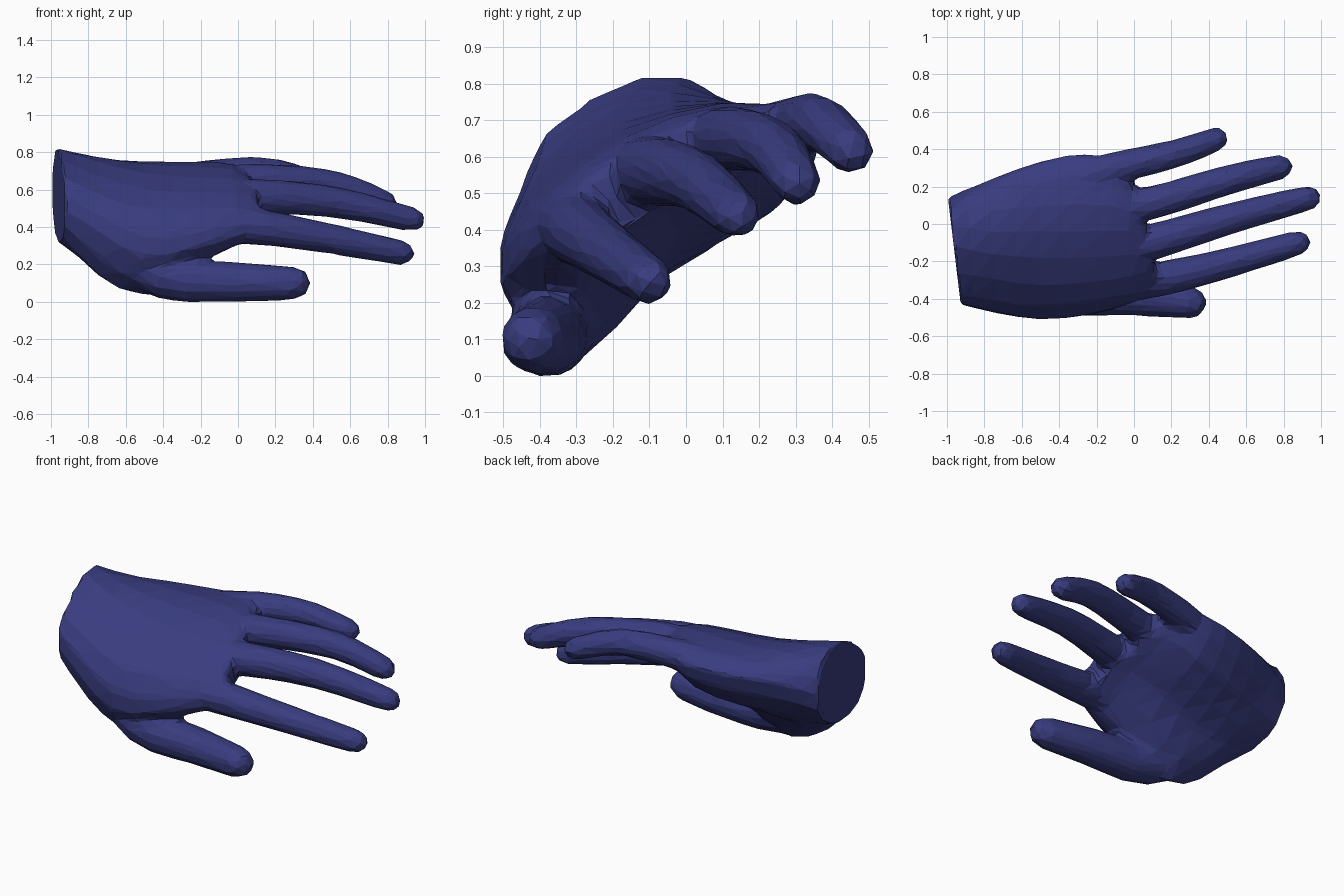
import bpy, bmesh, math
from mathutils import Vector

if "Cube" in bpy.data.objects:
    bpy.data.objects.remove(bpy.data.objects["Cube"])

skin = bpy.data.materials.new("blue_skin")
skin.diffuse_color = (0.04, 0.045, 0.21, 1)
skin.use_nodes = True
skin.node_tree.nodes["Principled BSDF"].inputs["Base Color"].default_value = skin.diffuse_color


def catmull(pts, steps, closed=False):
    """Smooth a list of vectors, adding steps-1 points between neighbours."""
    n, out = len(pts), []
    get = (lambda i: pts[i % n]) if closed else (lambda i: pts[max(0, min(n - 1, i))])
    for i in range(n if closed else n - 1):
        a, b, c, d = (get(i + k) for k in (-1, 0, 1, 2))
        for s in range(steps):
            t = s / steps
            out.append(0.5 * (2 * b + (c - a) * t + (2 * a - 5 * b + 4 * c - d) * t * t
                              + (3 * b - a - 3 * c + d) * t ** 3))
    return out if closed else out + [pts[-1]]


def loft(name, rings):
    """Skin closed rings into a capped, faceted solid."""
    bm = bmesh.new()
    loops = [[bm.verts.new(p) for p in r] for r in rings]
    n = len(loops[0])
    for a, b in zip(loops, loops[1:]):
        for i in range(n):
            bm.faces.new((a[i], a[(i + 1) % n], b[(i + 1) % n], b[i]))
    for ring in (loops[0], loops[-1]):
        mid = bm.verts.new(sum((v.co for v in ring), Vector()) / n)
        for i in range(n):
            bm.faces.new((ring[i], ring[(i + 1) % n], mid))
    bmesh.ops.recalc_face_normals(bm, faces=bm.faces)
    me = bpy.data.meshes.new(name)
    bm.to_mesh(me)
    bm.free()
    me.materials.append(skin)
    ob = bpy.data.objects.new(name, me)
    bpy.context.collection.objects.link(ob)
    return ob


def digit(name, r0, r1, *joints, sides=12):
    """Tapered tube through the joints with a domed tip."""
    pts = catmull([Vector(j) for j in joints], 3)
    last = len(pts) - 1
    stations = []
    for i, p in enumerate(pts):
        t = (pts[min(i + 1, last)] - pts[max(i - 1, 0)]).normalized()
        stations.append((p, t, r0 + (r1 - r0) * (i / last) ** 1.4))
    for a in (math.radians(40), math.radians(72)):
        stations.append((pts[-1] + t * r1 * math.sin(a), t, r1 * math.cos(a)))
    rings = []
    for p, t, r in stations:
        side = t.cross(Vector((0, 0, 1))).normalized()
        up = side.cross(t)
        rings.append([p + r * (side * math.cos(a) + up * math.sin(a))
                      for a in (2 * math.pi * k / sides for k in range(sides))])
    return loft(name, rings)


def section(x, slant, *yz):
    """Palm outline from the thumb edge, over the back, round under the palm."""
    return catmull([Vector((x + slant * (y + .15), y, z)) for y, z in yz], 2, closed=True)


# Palm: wrist cut, heel, thumb mound, knuckles
rings = [
    section(-.96, -.12, (-.43, .50), (-.38, .68), (-.12, .83), (.07, .79), (.14, .60), (.07, .42), (-.12, .33), (-.34, .36)),
    section(-.75, -.06, (-.48, .38), (-.41, .58), (-.16, .76), (.08, .775), (.24, .66), (.13, .43), (-.08, .27), (-.33, .14)),
    section(-.50, 0, (-.51, .25), (-.45, .50), (-.18, .70), (.10, .76), (.34, .68), (.21, .44), (-.07, .29), (-.30, .04)),
    section(-.25, 0, (-.49, .29), (-.42, .50), (-.18, .675), (.10, .76), (.38, .70), (.26, .49), (-.02, .38), (-.28, .19)),
    section(-.02, -.1, (-.42, .37), (-.37, .51), (-.16, .665), (.09, .75), (.33, .72), (.22, .58), (-.05, .46), (-.30, .31)),
]
# Webbing: shrunken copy of the knuckle outline
mid = sum(rings[-1], Vector()) / len(rings[-1])
rings.append([mid + (p - mid) * .75 + Vector((.09 - .1 * p.y, 0, 0)) for p in rings[-1]])
columns = [catmull(list(c), 2) for c in zip(*rings)]
hand = loft("hand", list(zip(*columns)))

# Thumb and four fingers, root to tip
parts = [
    digit("thumb", .13, .09, (-.72, -.25, .36), (-.4, -.365, .145), (0, -.385, .115), (.3, -.42, .11)),
    digit("index_finger", .108, .068, (-.3, -.29, .41), (.05, -.305, .415), (.42, -.23, .36), (.88, -.1, .27)),
    digit("middle_finger", .108, .068, (-.25, -.16, .54), (.1, -.095, .57), (.5, .025, .545), (.935, .14, .45)),
    digit("ring_finger", .098, .068, (-.25, .06, .62), (.08, .11, .66), (.5, .235, .635), (.785, .305, .54)),
    digit("little_finger", .092, .067, (-.45, .2, .63), (-.1, .3, .69), (.2, .37, .7), (.44, .453, .625)),
]

# Weld the digits onto the palm
bpy.context.view_layer.objects.active = hand
for part in parts:
    mod = hand.modifiers.new("weld", 'BOOLEAN')
    mod.operation, mod.solver, mod.object = 'UNION', 'EXACT', part
    bpy.ops.object.modifier_apply(modifier=mod.name)
    bpy.data.objects.remove(part)

# Blend the joins, keeping the wrist cut crisp, then reduce to low-poly facets
mod = hand.modifiers.new("blend", 'REMESH')
mod.mode, mod.voxel_size = 'VOXEL', .016
bpy.ops.object.modifier_apply(modifier=mod.name)
bm = bmesh.new()
bm.from_mesh(hand.data)
soft = [v for v in bm.verts if v.co.x > -.86]
for _ in range(8):
    bmesh.ops.smooth_vert(bm, verts=soft, factor=.5, use_axis_x=True, use_axis_y=True, use_axis_z=True)
bm.to_mesh(hand.data)
bm.free()
mod = hand.modifiers.new("facets", 'DECIMATE')
mod.ratio = 1600 / sum(len(p.vertices) - 2 for p in hand.data.polygons)
bpy.ops.object.modifier_apply(modifier=mod.name)
for p in hand.data.polygons:
    p.use_smooth = False

# Rest on the ground
low = min(v.co.z for v in hand.data.vertices)
for v in hand.data.vertices:
    v.co.z -= low
